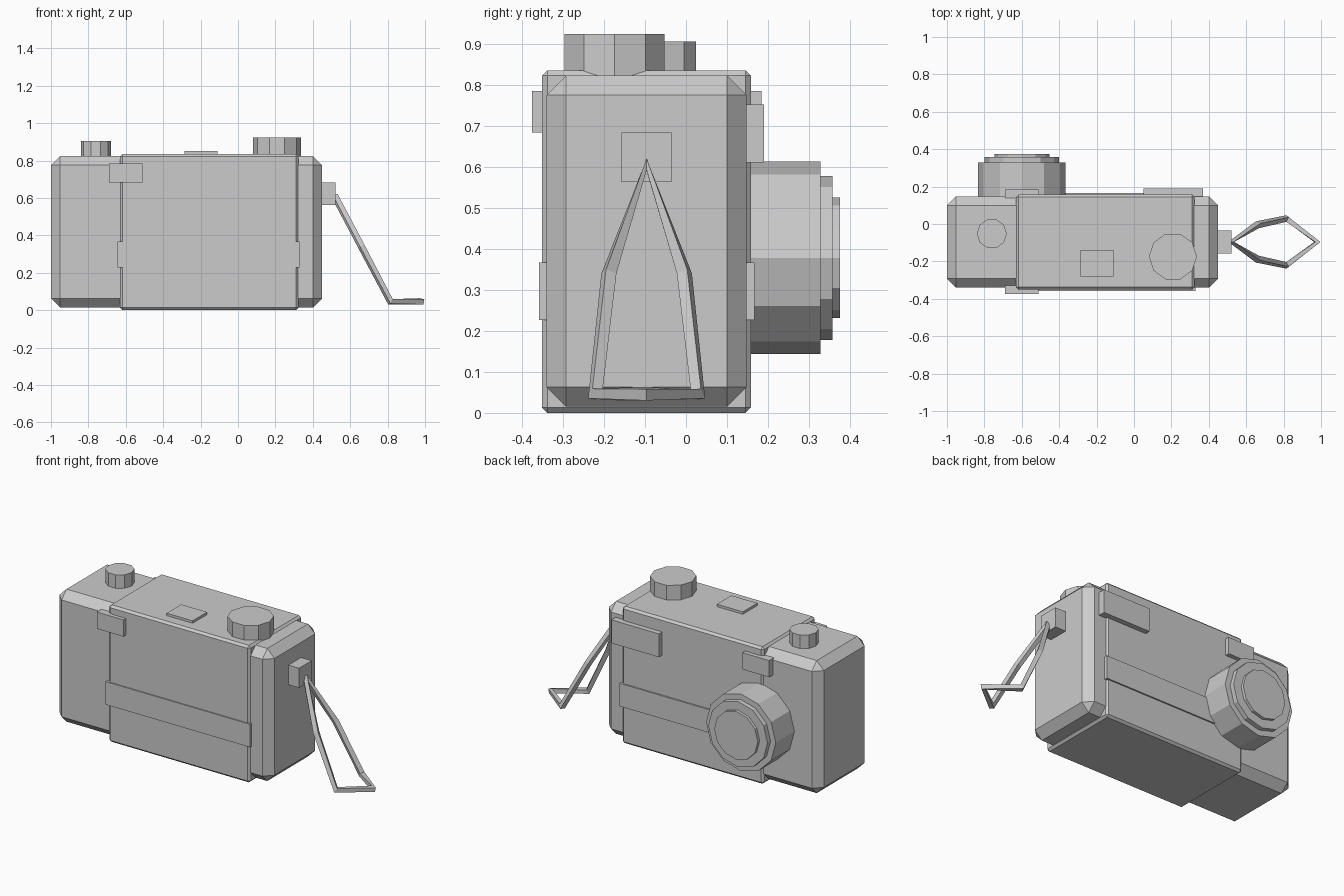
import bpy, bmesh
from math import pi
from mathutils import Matrix

if "Cube" in bpy.data.objects:
    bpy.data.objects.remove(bpy.data.objects["Cube"])


def finish(name, bm):
    bmesh.ops.recalc_face_normals(bm, faces=bm.faces)
    me = bpy.data.meshes.new(name)
    bm.to_mesh(me)
    bm.free()
    ob = bpy.data.objects.new(name, me)
    bpy.context.collection.objects.link(ob)
    return ob


def box(name, x, y, z, bevel=0):
    """Box from (min, max) ranges, with optional flat chamfers."""
    bm = bmesh.new()
    bmesh.ops.create_cube(bm, size=1)
    for v in bm.verts:
        v.co = [r[0] if c < 0 else r[1] for c, r in zip(v.co, (x, y, z))]
    if bevel:
        bmesh.ops.bevel(bm, geom=bm.edges[:], offset=bevel, segments=1,
                        profile=0.5, affect='EDGES')
    return finish(name, bm)


def stepped_disc(name, origin, rings, sides, tilt=0):
    """Coaxial prisms; rings are (radius, start, end) along the axis."""
    bm = bmesh.new()
    for r, a, b in rings:
        m = (Matrix.Translation(origin) @ Matrix.Rotation(tilt, 4, 'X')
             @ Matrix.Translation((0, 0, (a + b) / 2)) @ Matrix.Rotation(pi / 2, 4, 'Z'))
        bmesh.ops.create_cone(bm, cap_ends=True, segments=sides, radius1=r,
                              radius2=r, depth=b - a, matrix=m)
    return finish(name, bm)


# Body and the slightly larger sleeve around it
box("camera_body", (-1.0, 0.45), (-0.34, 0.148), (0.015, 0.823), 0.048)
box("body_sleeve", (-0.63, 0.323), (-0.351, 0.158), (0.0, 0.835), 0.013)
box("trim_band", (-0.643, 0.33), (-0.358, 0.167), (0.227, 0.367))

# Side tab, viewfinder window, top button
box("side_tab", (-0.69, -0.51), (-0.375, 0.184), (0.683, 0.785))
box("viewfinder", (0.05, 0.37), (0.10, 0.19), (0.61, 0.752))
box("top_button", (-0.285, -0.11), (-0.28, -0.14), (0.80, 0.85))

# Knobs on top
stepped_disc("small_knob", (-0.76, -0.052, 0), [(0.08, 0.78, 0.905)], 10)
stepped_disc("large_knob", (0.208, -0.174, 0), [(0.128, 0.78, 0.924)], 10)

# Lens barrel pointing to +y
stepped_disc("lens", (-0.60, 0, 0.378),
             [(0.235, 0.10, 0.328), (0.20, 0.30, 0.357), (0.147, 0.33, 0.375)],
             12, -pi / 2)

# Strap lug and hanging wrist loop
box("strap_lug", (0.43, 0.522), (-0.157, -0.035), (0.563, 0.683))
half = [(0.66, 0.092, 0.34), (0.815, 0.125, 0.045)]
yc = -0.096
path = ([(0.52, yc, 0.605)] + [(x, yc + y, z) for x, y, z in half]
        + [(0.98, yc, 0.047)] + [(x, yc - y, z) for x, y, z in reversed(half)])
cu = bpy.data.curves.new("wrist_strap", 'CURVE')
cu.dimensions = '3D'
cu.bevel_depth = 0.02
cu.bevel_resolution = 0
sp = cu.splines.new('POLY')
sp.points.add(len(path) - 1)
for p, co in zip(sp.points, path):
    p.co = (*co, 1)
sp.use_cyclic_u = True
sp.use_smooth = False
strap = bpy.data.objects.new("wrist_strap", cu)
bpy.context.collection.objects.link(strap)
